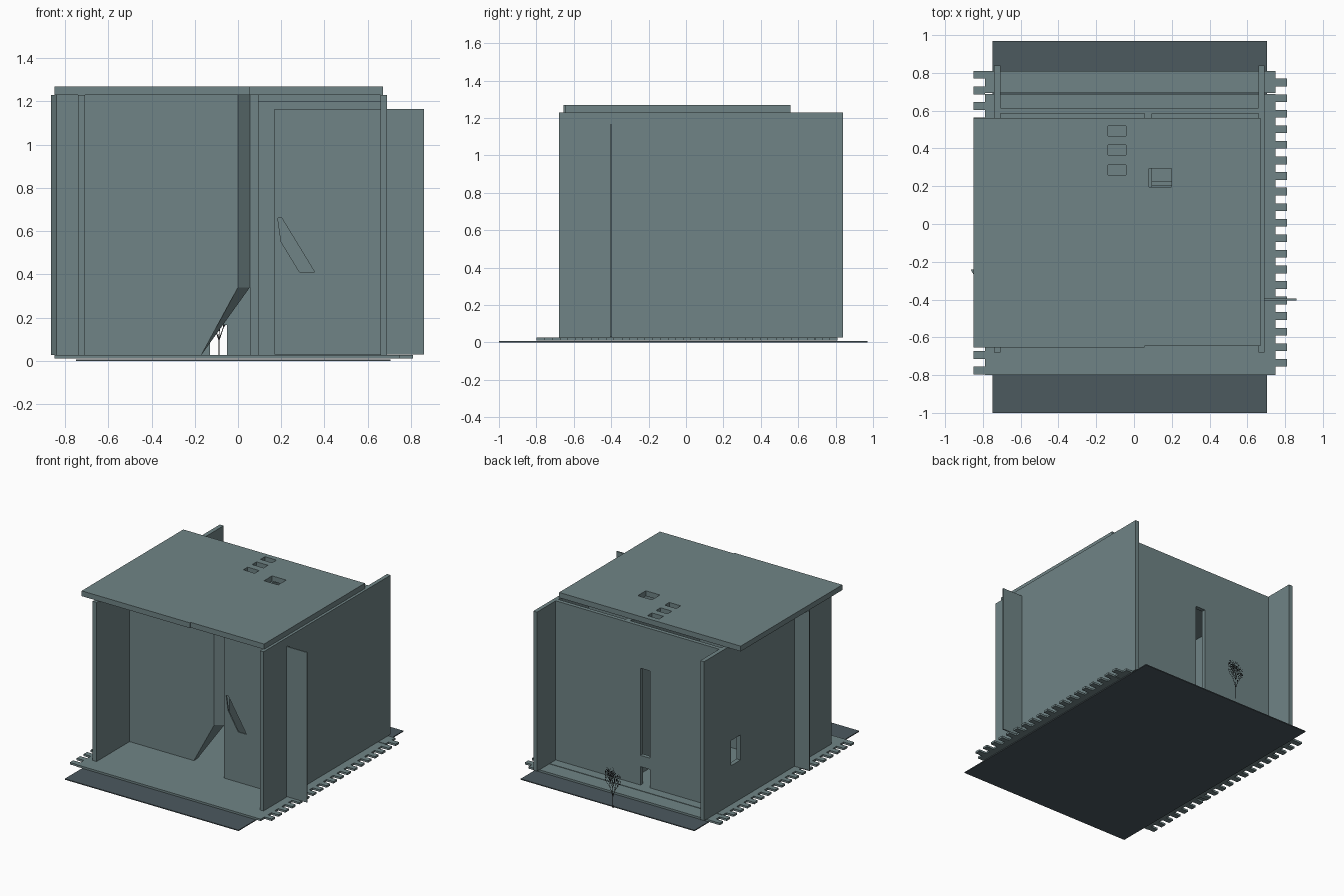
import bpy, bmesh, math, random
from mathutils import Vector

if "Cube" in bpy.data.objects:
    bpy.data.objects.remove(bpy.data.objects["Cube"])

random.seed(4)


def material(name, rgb):
    m = bpy.data.materials.new(name)
    m.diffuse_color = (*rgb, 1)
    m.use_nodes = True
    m.node_tree.nodes["Principled BSDF"].inputs["Base Color"].default_value = m.diffuse_color
    return m


BOARD = material("grey teal board", (0.162, 0.231, 0.238))
DARK = material("dark slate base", (0.072, 0.100, 0.114))
TWIG = material("near black twig", (0.012, 0.014, 0.015))


def finish(bm, name, mat):
    me = bpy.data.meshes.new(name)
    bm.to_mesh(me)
    bm.free()
    me.materials.append(mat)
    ob = bpy.data.objects.new(name, me)
    bpy.context.collection.objects.link(ob)
    return ob


def rect(a0, a1, b0, b1):
    return [(a0, b0), (a1, b0), (a1, b1), (a0, b1)]


def plate(name, axis, lo, hi, outline, holes=(), mat=BOARD):
    """Flat outline with holes, extruded along one axis from lo to hi."""
    place = {"x": lambda a, b: (lo, a, b),
             "y": lambda a, b: (a, lo, b),
             "z": lambda a, b: (a, b, lo)}[axis]
    step = Vector([hi - lo if axis == k else 0 for k in "xyz"])
    bm = bmesh.new()
    edges = []
    for loop in [outline, *holes]:
        vs = [bm.verts.new(place(*p)) for p in loop]
        edges += [bm.edges.new((vs[i - 1], vs[i])) for i in range(len(vs))]
    bmesh.ops.triangle_fill(bm, use_beauty=True, use_dissolve=False, edges=edges)
    out = bmesh.ops.extrude_face_region(bm, geom=bm.faces[:])
    moved = [g for g in out["geom"] if isinstance(g, bmesh.types.BMVert)]
    bmesh.ops.translate(bm, verts=moved, vec=step)
    bmesh.ops.recalc_face_normals(bm, faces=bm.faces[:])
    return finish(bm, name, mat)


# dark base sheet
plate("base_sheet", "z", 0.0, 0.007, rect(-0.75, 0.705, -1.0, 0.97), mat=DARK)

# floor boards with a narrow seam near the back
plate("floor_front", "z", 0.011, 0.026, rect(-0.79, 0.75, -0.80, 0.687))
plate("floor_back", "z", 0.011, 0.026, rect(-0.79, 0.75, 0.693, 0.81))

# finger-joint teeth, staggered left and right
PITCH = 0.0824
for i in range(20):
    top = 0.81 - PITCH * i
    plate("floor_tooth_left", "z", 0.011, 0.026, rect(-0.85, -0.79, top - 0.041, top))
    if i < 19:
        top -= 0.041
        plate("floor_tooth_right", "z", 0.011, 0.026, rect(0.75, 0.81, top - 0.041, top))

# side walls, the left one with a small window
plate("right_wall", "x", 0.66, 0.69, rect(-0.68, 0.84, 0.026, 1.23))
plate("left_wall", "x", -0.74, -0.708, rect(-0.68, 0.84, 0.026, 1.23),
      [rect(0.405, 0.52, 0.32, 0.51)])

# back wall with a tall slot and an opening at its foot
plate("back_wall", "y", 0.585, 0.615,
      [(-0.708, 0.026), (-0.13, 0.026), (-0.13, 0.165), (-0.05, 0.165),
       (-0.05, 0.026), (0.66, 0.026), (0.66, 1.23), (-0.708, 1.23)],
      [rect(-0.13, -0.05, 0.25, 0.91)])

# front left panel: cut lower corner, bevelled ends, passes through the left wall
panel = plate("left_panel", "y", -0.285, -0.24,
              [(-0.84, 0.026), (-0.17, 0.026), (0.0, 0.34), (0.0, 1.23), (-0.84, 1.23)])
for v in panel.data.vertices:
    if v.co.y > -0.26:
        if v.co.x > -0.01:
            v.co.x += 0.055
        elif v.co.x < -0.8:
            v.co.x -= 0.025

# front right panel with slanted window, passes through the right wall
plate("right_panel", "y", -0.405, -0.395, rect(0.168, 0.86, 0.03, 1.165),
      [[(0.285, 0.41), (0.355, 0.41), (0.203, 0.66), (0.184, 0.66), (0.20, 0.55)]])

# inner dividing walls
plate("inner_wall_long", "x", 0.055, 0.095, rect(-0.24, 0.585, 0.026, 1.23))
plate("inner_wall_cross", "y", 0.20, 0.225, rect(0.095, 0.66, 0.026, 1.20))

# roof with skylights
skylights = [rect(-0.138, -0.042, y, y + 0.053) for y in (0.26, 0.365, 0.467)]
plate("roof", "z", 1.23, 1.27,
      [(-0.85, -0.655), (0.055, -0.655), (0.055, -0.645), (0.67, -0.645),
       (0.67, 0.56), (-0.85, 0.56)],
      skylights + [rect(0.08, 0.198, 0.197, 0.293)])

# flat bare tree standing behind
bm = bmesh.new()


def branch(x, z, ang, length, width, depth):
    x2 = min(-0.022, max(-0.155, x + math.sin(ang) * length))
    z2 = min(0.32, z + math.cos(ang) * length)
    px, pz = math.cos(ang) * width / 2, -math.sin(ang) * width / 2
    w = 0.7
    pts = [(x - px, z - pz), (x + px, z + pz),
           (x2 + px * w, z2 + pz * w), (x2 - px * w, z2 - pz * w)]
    bm.faces.new([bm.verts.new((a, 1.0, b)) for a, b in pts])
    if depth:
        for side in (-1, 0.1, 1):
            branch(x2, z2, ang * 0.75 + side * random.uniform(0.25, 0.5),
                   length * random.uniform(0.62, 0.85), width * w, depth - 1)


branch(-0.088, 0.01, 0.0, 0.085, 0.007, 5)
finish(bm, "bare_tree", TWIG)
